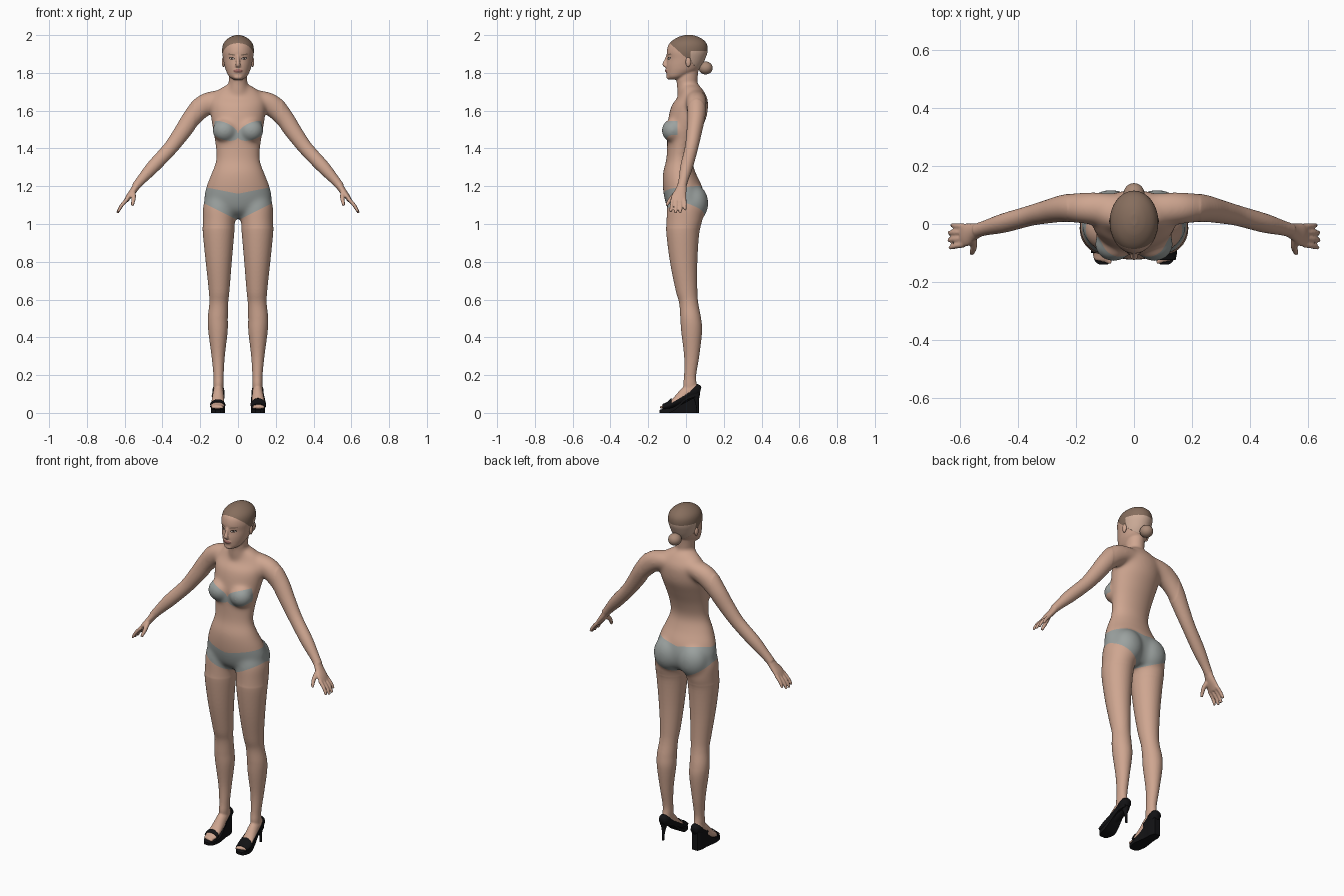
import bpy, bmesh, math
from mathutils import Vector, Matrix

cube = bpy.data.objects.get("Cube")
if cube:
    bpy.data.objects.remove(cube, do_unlink=True)

X, Y, Z = Vector((1, 0, 0)), Vector((0, 1, 0)), Vector((0, 0, 1))


def material(name, rgb):
    m = bpy.data.materials.new(name)
    m.use_nodes = True
    m.diffuse_color = (*rgb, 1)
    m.node_tree.nodes["Principled BSDF"].inputs["Base Color"].default_value = (*rgb, 1)
    return m


skin = material("skin", (.62, .38, .28))
grey = material("grey fabric", (.33, .36, .35))
brown = material("brown hair", (.24, .155, .11))
blonde = material("light hair", (.62, .42, .32))
bun_hair = material("bun hair", (.4, .26, .19))
black = material("black leather", (.006, .006, .007))
dark = material("dark lash", (.04, .025, .02))
white = material("eye white", (.6, .55, .5))
lip = material("lip", (.36, .15, .13))


def spline(rows, n=6):
    """Smooth interpolation through rows of numbers."""
    p = [Vector(r) for r in rows]
    p = [2 * p[0] - p[1]] + p + [2 * p[-1] - p[-2]]
    out = []
    for a, b, c, d in zip(p, p[1:], p[2:], p[3:]):
        for i in range(n):
            t = i / n
            out.append(b + (c - a) * (t / 2) + (2 * a - 5 * b + 4 * c - d) * (t * t / 2)
                       + (3 * b - a - 3 * c + d) * (t ** 3 / 2))
    return out + [p[-2]]


def bridge(bm, rings):
    """Skin a list of vertex rings and close both ends."""
    for a, b in zip(rings, rings[1:]):
        for i in range(len(a)):
            j = (i + 1) % len(a)
            bm.faces.new((a[i], a[j], b[j], b[i]))
    bm.faces.new(rings[0])
    bm.faces.new(rings[-1][::-1])


def tube(bm, rows, ref=Y, flat=False, sides=28):
    """Elliptical tube through rows of x, y, z and two radii."""
    rows = spline(rows)
    mid = [Vector(r[:3]) for r in rows]
    rings = []
    for k, r in enumerate(rows):
        t = Z if flat else (mid[min(k + 1, len(mid) - 1)] - mid[max(k - 1, 0)]).normalized()
        u = ref.cross(t).normalized()
        v = t.cross(u)
        a, b = max(r[3], .002), max(r[4], .002)
        ring = []
        for i in range(sides):
            w = math.tau * i / sides
            ring.append(bm.verts.new(mid[k] + u * (a * math.cos(w)) + v * (b * math.sin(w))))
        rings.append(ring)
    bridge(bm, rings)


def slabs(bm, rows):
    """Upright form from rows of x, z, front y, back y, half width."""
    tube(bm, [(x, (f + b) / 2, z, w, (b - f) / 2) for x, z, f, b, w in rows], flat=True, sides=40)


def ball(bm, centre, size):
    bmesh.ops.create_uvsphere(bm, u_segments=28, v_segments=18, radius=1,
                              matrix=Matrix.Translation(centre) @ Matrix.Diagonal((*size, 1)))


def cut(bm, rule):
    """Split edges where the rule changes sign and return the faces inside and outside."""
    value = {v: rule(abs(v.co.x), v.co.y, v.co.z) for v in bm.verts}
    points = []
    for e in bm.edges[:]:
        a, b = e.verts
        if value[a] * value[b] < 0:
            points.append(bmesh.utils.edge_split(e, a, value[a] / (value[a] - value[b]))[1])
    bmesh.ops.connect_verts(bm, verts=points)
    sides = [], []
    for f in bm.faces:
        c = f.calc_center_median()
        sides[rule(abs(c.x), c.y, c.z) <= 0].append(f)
    return sides


def finish(name, bm, mats, smooth=True):
    bmesh.ops.recalc_face_normals(bm, faces=bm.faces[:])
    me = bpy.data.meshes.new(name)
    bm.to_mesh(me)
    bm.free()
    for m in mats:
        me.materials.append(m)
    for p in me.polygons:
        p.use_smooth = smooth
    ob = bpy.data.objects.new(name, me)
    bpy.context.scene.collection.objects.link(ob)
    return ob


# Torso, neck and head
bm = bmesh.new()
slabs(bm, [(0, 1.03, -.04, .06, .05), (0, 1.07, -.09, .09, .15), (0, 1.13, -.113, .1, .179),
           (0, 1.2, -.123, .085, .167), (0, 1.27, -.122, .052, .14), (0, 1.34, -.105, .033, .116),
           (0, 1.42, -.1, .05, .12), (0, 1.5, -.1, .082, .133), (0, 1.57, -.092, .11, .144),
           (0, 1.63, -.075, .117, .148), (0, 1.67, -.045, .112, .14), (0, 1.71, -.03, .09, .105),
           (0, 1.735, -.03, .07, .066)])
slabs(bm, [(0, 1.66, -.04, .1, .07), (0, 1.7, -.047, .078, .06), (0, 1.74, -.05, .062, .05),
           (0, 1.78, -.05, .062, .049), (0, 1.84, -.05, .07, .05)])
slabs(bm, [(0, 1.764, -.088, -.04, .022), (0, 1.78, -.1, .005, .046), (0, 1.81, -.104, .06, .063),
           (0, 1.84, -.104, .085, .072), (0, 1.875, -.1, .102, .079), (0, 1.91, -.102, .114, .084),
           (0, 1.945, -.094, .113, .081), (0, 1.97, -.074, .098, .067), (0, 1.99, -.04, .068, .04),
           (0, 2, -.005, .035, .012)])
# Nose, mouth and chin
tube(bm, [(0, -.095, 1.89, .008, .01), (0, -.106, 1.865, .009, .01), (0, -.114, 1.845, .013, .011),
          (0, -.106, 1.834, .014, .008)])
ball(bm, (0, -.098, 1.811), (.024, .013, .011))
ball(bm, (0, -.086, 1.778), (.026, .018, .014))

foot = [(.104, .072, .116, .018, .016), (.104, .05, .12, .031, .026), (.104, .01, .108, .038, .028),
        (.106, -.04, .069, .028, .033), (.108, -.085, .04, .017, .037), (.108, -.124, .03, .01, .03)]

for s in (1, -1):
    ball(bm, (s * .07, -.07, 1.495), (.066, .06, .062))
    ball(bm, (s * .08, .042, 1.11), (.088, .077, .1))
    # Leg and foot
    slabs(bm, [(s * x, z, f, b, w) for x, z, f, b, w in (
        (.085, 1.18, -.08, .06, .07), (.097, 1.1, -.1, .088, .087), (.101, 1.02, -.104, .087, .086),
        (.103, .95, -.104, .07, .083),
        (.102, .8, -.085, .06, .069), (.1, .65, -.055, .06, .055), (.102, .58, -.036, .065, .05),
        (.107, .5, -.03, .08, .053), (.106, .43, -.025, .085, .051), (.105, .3, -.01, .07, .035),
        (.103, .2, -.01, .054, .027), (.103, .15, -.015, .056, .026), (.104, .1, -.01, .055, .024))])
    tube(bm, [(s * r[0], *r[1:]) for r in foot], ref=X)
    for i in range(5):
        ball(bm, (s * (.083 + .0125 * i), -.127 + .0035 * i, .03), (.0075, .013, .009))
    # Shoulder and arm
    tube(bm, [(s * x, y, z, a, b) for x, y, z, a, b in (
        (.03, .048, 1.665, .045, .05), (.11, .053, 1.656, .052, .056), (.178, .055, 1.629, .059, .054),
        (.24, .054, 1.566, .051, .047), (.3, .042, 1.48, .044, .04), (.36, .028, 1.4, .038, .035),
        (.45, .003, 1.303, .035, .033), (.51, -.013, 1.236, .026, .026), (.542, -.022, 1.198, .022, .024))])
    # Hand
    tube(bm, [(s * x, y, z, a, b) for x, y, z, a, b in (
        (.532, -.02, 1.21, .02, .024), (.555, -.028, 1.175, .018, .031),
        (.578, -.037, 1.145, .015, .04), (.594, -.04, 1.122, .011, .038))])
    for i in range(4):
        y, reach, drift = -.008 - .021 * i, (.82, 1, 1.03, .94)[i], .004 - .005 * i
        tube(bm, [(s * .586, y, 1.132, .0105, .0105),
                  (s * (.588 + .03 * reach), y + drift / 2, 1.13 - .034 * reach, .0095, .0095),
                  (s * (.588 + .05 * reach), y + drift, 1.13 - .07 * reach, .0075, .0075)], sides=12)
    tube(bm, [(s * .555, -.045, 1.17, .013, .015), (s * .552, -.075, 1.14, .012, .012),
              (s * .556, -.093, 1.115, .01, .01), (s * .56, -.103, 1.097, .007, .007)], sides=12)

body = finish("body", bm, [])
remesh = body.modifiers.new("Blend", "REMESH")
remesh.mode = "VOXEL"
remesh.voxel_size = .005
relax = body.modifiers.new("Relax", "SMOOTH")
relax.factor = .5
relax.iterations = 3
bpy.context.view_layer.update()
blended = bpy.data.meshes.new_from_object(body.evaluated_get(bpy.context.evaluated_depsgraph_get()))
body.modifiers.clear()
body.data = blended


# Coloured regions, each positive inside
def briefs(x, y, z):
    back = max(y, 0)
    return min(z - 1.02 - .5 * x + .25 * back, 1.16 + .2 * x + .3 * back - z, .3 - x)


def bra(x, y, z):
    cup = 1 - ((x - .077) / .08) ** 2 - ((z - 1.47 - .3 * x) / .047) ** 2
    return min(cup, (-.045 - y) * 20)


def hair(x, y, z):
    return min(z - 1.88 + .9 * y, z - 1.79)


def low_hair(x, y, z):
    return min(hair(x, y, z), y - .025, 1.915 - z)


def face_spot(cx, cz, w, h, tilt=0):
    def rule(x, y, z):
        inside = 1 - ((x - cx) / w) ** 2 - ((z - cz - tilt * (x - cx)) / h) ** 2
        return min(inside, (-.04 - y) * 30)
    return rule


regions = [(grey, briefs), (grey, bra), (brown, hair), (blonde, low_hair),
           (lip, face_spot(0, 1.811, .024, .009)), (brown, face_spot(.034, 1.897, .02, .0035, .15)),
           (dark, face_spot(.033, 1.877, .016, .0075, .1)), (white, face_spot(.033, 1.876, .012, .0045, .1)),
           (dark, face_spot(.033, 1.876, .005, .005))]

bm = bmesh.new()
bm.from_mesh(body.data)
# Soften the joins of the trunk
trunk = [v for v in bm.verts if .98 < v.co.z < 1.755 and abs(v.co.x) < .23]
for i in range(45):
    bmesh.ops.smooth_vert(bm, verts=trunk, factor=.5, use_axis_x=True, use_axis_y=True, use_axis_z=True)
# Finer faces for the painted features
face_edges = [e for e in bm.edges
              if all(v.co.y < -.05 and 1.79 < v.co.z < 1.915 and abs(v.co.x) < .07 for v in e.verts)]
bmesh.ops.subdivide_edges(bm, edges=face_edges, cuts=2, use_grid_fill=True)
for f in bm.faces:
    f.material_index = 0
    f.smooth = True
for index, (mat, rule) in enumerate(regions):
    for f in cut(bm, rule)[0]:
        f.material_index = index + 1
body.data.materials.clear()
for m in [skin] + [r[0] for r in regions]:
    body.data.materials.append(m)
bm.to_mesh(body.data)
bm.free()

# Ears and hair bun
for s, side in ((1, "left"), (-1, "right")):
    bm = bmesh.new()
    ball(bm, (s * .077, .012, 1.858), (.009, .014, .026))
    finish(side + "_ear", bm, [skin])
bm = bmesh.new()
ball(bm, (0, .104, 1.826), (.036, .037, .034))
finish("hair_bun", bm, [bun_hair])


# Shoes
def shoe_sole(name, s, lifts):
    bm = bmesh.new()
    tops = [(-.14, .016, .014), (-.125, .02, .03), (-.08, .026, .038), (-.04, .046, .034),
            (0, .08, .028), (.04, .098, .027), (.07, .108, .017)]
    rings = []
    for y, top, w, low in spline([(*t, l) for t, l in zip(tops, lifts)]):
        rings.append([bm.verts.new((s * .106 + dx, y, z)) for dx, z in
                      ((-w, max(low, 0)), (w, max(low, 0)), (w, top), (-w, top))])
    bridge(bm, rings)
    finish(name, bm, [black], smooth=False)


def below_opening(y, z):
    return .097 + .58 * y + 6 * max(y, 0) ** 2 - z


def sandal(x, y, z):
    return max(min(y + .01, below_opening(y, z)), min(y + .1, -.084 - y))


def pump(x, y, z):
    return min(max(below_opening(y, z), -.078 - y), y + .125)


def shoe_upper(name, s, rule):
    bm = bmesh.new()
    tube(bm, [(s * x, y * 1.06, z, a + .004, b + .004) for x, y, z, a, b in foot], ref=X, sides=36)
    bmesh.ops.delete(bm, geom=cut(bm, rule)[1], context="FACES")
    ob = finish(name, bm, [black])
    ob.modifiers.new("Thickness", "SOLIDIFY").thickness = .003


shoe_sole("right_wedge_sole", -1, [0] * 7)
shoe_upper("right_sandal_straps", -1, sandal)
shoe_sole("left_pump_sole", 1, [0, 0, .003, .03, .066, .082, .09])
shoe_upper("left_pump_upper", 1, pump)
bm = bmesh.new()
tube(bm, [(.106, .05, .1, .022, .024), (.106, .056, .07, .013, .013), (.106, .06, .035, .007, .007),
          (.106, .062, 0, .006, .006)], flat=True, sides=16)
finish("left_stiletto_heel", bm, [black])
